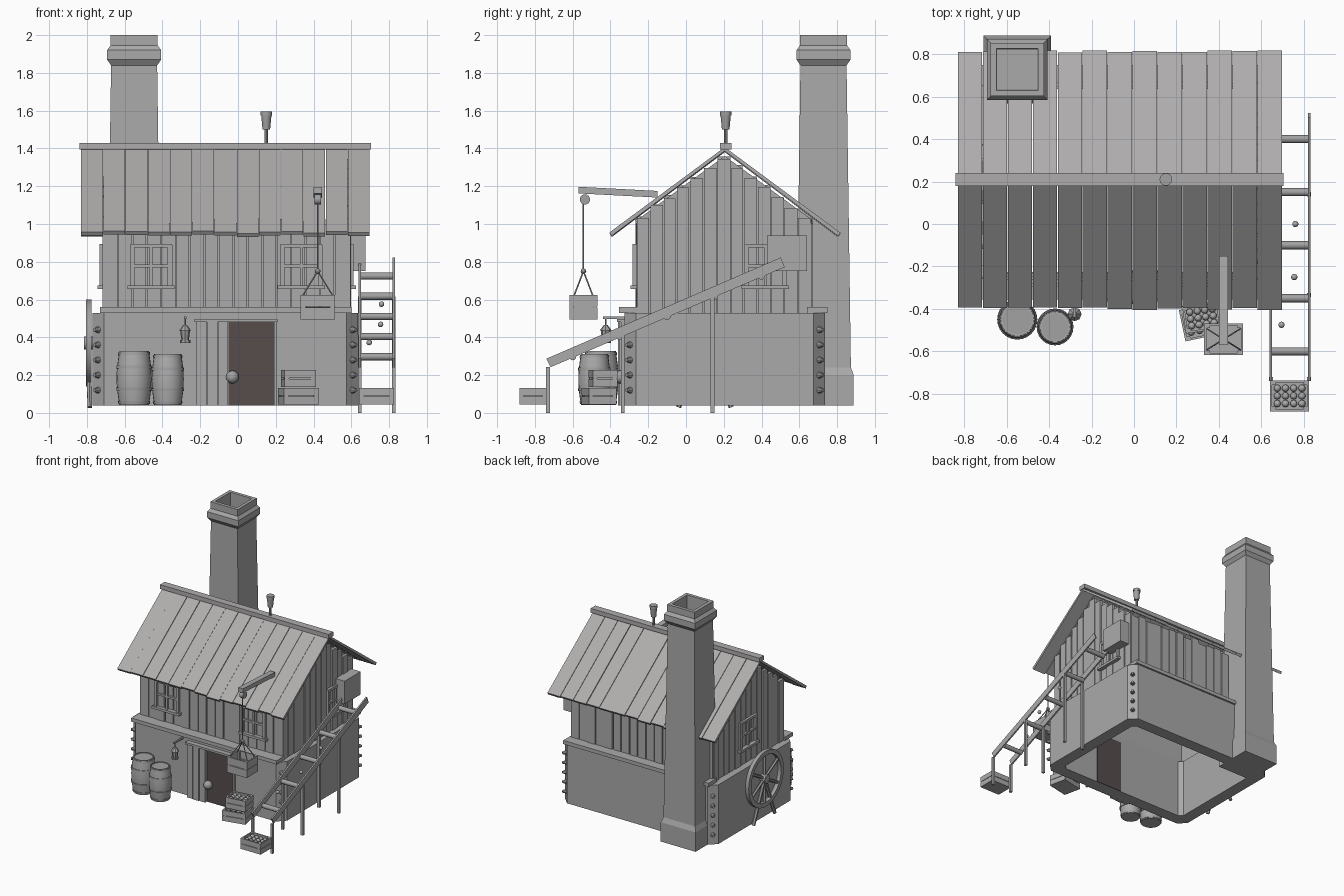
import bpy, bmesh, math, random
from mathutils import Vector, Matrix

if "Cube" in bpy.data.objects:
    bpy.data.objects.remove(bpy.data.objects["Cube"])

random.seed(4)


def material(name, rgb):
    m = bpy.data.materials.new(name)
    m.diffuse_color = (*rgb, 1)
    m.use_nodes = True
    m.node_tree.nodes["Principled BSDF"].inputs["Base Color"].default_value = m.diffuse_color
    return m


STONE = material("stone grey", (0.40, 0.40, 0.40))
WOOD = material("weathered wood grey", (0.41, 0.41, 0.41))
ROOF = material("roof board grey", (0.43, 0.415, 0.415))
METAL = material("metal grey", (0.36, 0.36, 0.36))
DOOR = material("dark door brown", (0.095, 0.073, 0.073))


def box(bm, lo, hi, mtx=Matrix()):
    lo, hi = Vector(lo), Vector(hi)
    m = mtx @ Matrix.Translation((lo + hi) / 2) @ Matrix.Diagonal((*(hi - lo), 1))
    bmesh.ops.create_cube(bm, size=1, matrix=m)


def rod(bm, a, b, r, n=8, r2=None):
    a, b = Vector(a), Vector(b)
    q = (b - a).to_track_quat('Z', 'Y').to_matrix().to_4x4()
    bmesh.ops.create_cone(bm, cap_ends=True, segments=n, radius1=r, radius2=r if r2 is None else r2,
                          depth=(b - a).length, matrix=Matrix.Translation((a + b) / 2) @ q)


def ball(bm, p, r):
    bmesh.ops.create_icosphere(bm, subdivisions=2, radius=r, matrix=Matrix.Translation(p))


def prism(bm, pts, offset):
    f = bm.faces.new([bm.verts.new(p) for p in pts])
    new = bmesh.ops.extrude_face_region(bm, geom=[f])["geom"]
    bmesh.ops.translate(bm, vec=offset, verts=[v for v in new if isinstance(v, bmesh.types.BMVert)])


def loft(bm, rings, cap_start=True, cap_end=True):
    rings = [[bm.verts.new(p) for p in r] for r in rings]
    n = len(rings[0])
    for a, b in zip(rings, rings[1:]):
        for i in range(n):
            bm.faces.new((a[i], a[(i + 1) % n], b[(i + 1) % n], b[i]))
    if cap_start:
        bm.faces.new(rings[0][::-1])
    if cap_end:
        bm.faces.new(rings[-1])


def finish(bm, name, mat, smooth=False):
    bmesh.ops.recalc_face_normals(bm, faces=bm.faces)
    me = bpy.data.meshes.new(name)
    bm.to_mesh(me)
    bm.free()
    ob = bpy.data.objects.new(name, me)
    bpy.context.collection.objects.link(ob)
    me.materials.append(mat)
    if smooth:
        bpy.ops.object.select_all(action='DESELECT')
        ob.select_set(True)
        bpy.context.view_layer.objects.active = ob
        bpy.ops.object.shade_smooth_by_angle(angle=math.radians(40))
    return ob


def octagon(x0, x1, y0, y1, c, z):
    return [(x0 + c, y0, z), (x1 - c, y0, z), (x1, y0 + c, z), (x1, y1 - c, z),
            (x1 - c, y1, z), (x0 + c, y1, z), (x0, y1 - c, z), (x0, y0 + c, z)]


# hollow stone base with cut corners, open underneath
bm = bmesh.new()
X0, X1, Y0, Y1 = -0.77, 0.635, -0.325, 0.735
inner = (X0 + .1, X1 - .1, Y0 + .1, Y1 - .1, .03)
loft(bm, [octagon(*inner, .5), octagon(*inner, .04), octagon(X0, X1, Y0, Y1, .06, .04),
          octagon(X0, X1, Y0, Y1, .06, .53), octagon(*inner, .53), octagon(*inner, .5)], False, False)
finish(bm, "stone_base", STONE)

# corner bolts
bm = bmesh.new()
for x, sx in ((X0 + .03, -1), (X1 - .03, 1)):
    for y, sy in ((Y0 + .03, -1), (Y1 - .03, 1)):
        for z in (.12, .2, .28, .36, .44):
            rod(bm, (x, y, z), (x + sx * .02, y + sy * .02, z), .018, 8, .01)
finish(bm, "corner_bolts", METAL, True)

# beams on top of the base
bm = bmesh.new()
box(bm, (-.73, -.355, .53), (.6, -.25, .56))
box(bm, (-.73, .64, .53), (.6, .75, .56))
finish(bm, "ledge_beams", WOOD)


def roof_z(y):
    return 1.395 - .74 * abs(y - .205)


# thin backing sheets and upright planks of the upper storey
bm = bmesh.new()
WX0, WX1, WY0, WY1 = -.71, .59, -.26, .665
gable = [(WY0, .5), (WY1, .5), (WY1, roof_z(WY1) - .03), (.205, 1.36), (WY0, roof_z(WY0) - .03)]
for x in (WX0 + .015, WX1 - .03):
    prism(bm, [(x, y, z) for y, z in gable], (.015, 0, 0))
for y in (WY0 + .015, WY1 - .03):
    box(bm, (WX0 + .02, y, .5), (WX1 - .02, y + .015, .98))
n = 17
w = (WX1 - WX0) / n
for y, s in ((WY0, 1), (WY1, -1)):
    for i in range(n):
        x, d = WX0 + i * w, random.uniform(0, .008) * s
        a, b = sorted((y - d, y + .016 * s))
        box(bm, (x, a, .53), (x + w - random.uniform(.003, .01), b, random.uniform(1.0, 1.03)))
n = 13
w = (WY1 - WY0) / n
for x, s in ((WX0, 1), (WX1, -1)):
    for i in range(n):
        y, d = WY0 + i * w, random.uniform(0, .008) * s
        a, b = sorted((x - d, x + .016 * s))
        top = min(roof_z(y), roof_z(y + w)) - random.uniform(.0, .025)
        box(bm, (a, y, .53), (b, y + w - random.uniform(.003, .01), top))
finish(bm, "plank_walls", WOOD)

# roof boards with ragged eaves
bm = bmesh.new()
n = 13
w = 1.53 / n
for s, length in ((-1, .61), (1, .615)):
    for i in range(n):
        x = -.83 + i * w
        l, lift = length - random.uniform(0, .012), random.uniform(0, .008)
        ys = .205 + s * l
        pts = [(x, .205, 1.40 + lift), (x, ys, roof_z(ys) + lift + .005),
               (x, ys - s * .012, roof_z(ys) - .013 + lift), (x, .205, 1.38 + lift)]
        prism(bm, pts, (w - .003, 0, 0))
finish(bm, "roof_boards", ROOF)
bm = bmesh.new()
box(bm, (-.84, .18, 1.395), (.705, .24, 1.43))
finish(bm, "ridge_beam", ROOF)

# chimney with plinth, taper, cap and open flue
bm = bmesh.new()
prof = [(.04, .16), (.20, .16), (.24, .145), (1.84, .122), (1.87, .143), (1.92, .143),
        (1.945, .125), (2.0, .125), (2.0, .098), (1.5, .095)]
loft(bm, [[(-.55 + a * h, .728 + b * h, z) for a, b in ((-1, -1), (1, -1), (1, 1), (-1, 1))]
          for z, h in prof])
finish(bm, "chimney", STONE)

# small stove pipe on the ridge
bm = bmesh.new()
rod(bm, (.15, .21, 1.42), (.15, .21, 1.51), .01)
rod(bm, (.15, .21, 1.5), (.15, .21, 1.575), .02, 12, .027)
rod(bm, (.15, .21, 1.575), (.15, .21, 1.595), .03, 12)
finish(bm, "stove_pipe", METAL, True)


# windows: frame, cross bars and sill, placed by a matrix (local x across, -y outward)
def window(bm, mtx):
    for s in (-1, 1):
        box(bm, (s * .1 - .012, -.022, .67), (s * .1 + .012, 0, .89), mtx)
    box(bm, (-.11, -.022, .875), (.11, 0, .895), mtx)
    box(bm, (-.125, -.035, .655), (.125, 0, .675), mtx)
    box(bm, (-.008, -.018, .67), (.008, 0, .88), mtx)
    box(bm, (-.1, -.018, .77), (.1, 0, .786), mtx)


bm = bmesh.new()
for x, y, a in ((-.46, WY0, 0), (.335, WY0, 0), (WX1, .42, 90), (WX0, .22, -90)):
    window(bm, Matrix.Translation((x, y, 0)) @ Matrix.Rotation(math.radians(a), 4, 'Z'))
finish(bm, "windows", WOOD)

# door, open plank leaf, lintel and knob
bm = bmesh.new()
box(bm, (-.05, -.332, .04), (.19, -.22, .48))
finish(bm, "door", DOOR)
bm = bmesh.new()
for i in range(3):
    box(bm, (-.22 + i * .057, -.355 - .004 * (i % 2), .04), (-.166 + i * .057, -.325, .48))
box(bm, (-.23, -.365, .48), (.21, -.32, .497))
box(bm, (.19, -.345, .04), (.205, -.32, .48))
finish(bm, "door_frame", WOOD)
bm = bmesh.new()
ball(bm, (-.03, -.35, .19), .035)
finish(bm, "door_knob", METAL, True)

# hopper box on the right wall
bm = bmesh.new()
box(bm, (.58, .43, .75), (.675, .64, .94))
finish(bm, "hopper_box", WOOD)

# conveyor rails, rollers and legs
belt = lambda y: .265 + (y + .727) * .427
RX = (.645, .825)
bm = bmesh.new()
for x in RX:
    prism(bm, [(x - .006, -.739, .287), (x - .006, -.717, .242), (x - .006, .523, .772),
               (x - .006, .502, .823)], (.012, 0, 0))
    for y in (-.73, -.335, .14):
        box(bm, (x - .01, y - .01, 0), (x + .01, y + .01, belt(y) - .02))
finish(bm, "conveyor_rails", WOOD)
bm = bmesh.new()
for y in (-.6, -.35, -.1, .15, .4):
    rod(bm, (RX[0], y, belt(y) - .022), (RX[1], y, belt(y) - .022), .019, 12)
finish(bm, "conveyor_rollers", METAL, True)
bm = bmesh.new()
for x, y in ((.76, 0), (.755, -.25), (.695, -.475)):
    ball(bm, (x, y, belt(y)), .015)
finish(bm, "ore_lumps", STONE, True)


# slatted crates, some filled with round lumps
def crate(name, cx, cy, z, w, d, h, angle=0, full=True):
    m = Matrix.Translation((cx, cy, z)) @ Matrix.Rotation(math.radians(angle), 4, 'Z')
    bm, w, d, t = bmesh.new(), w / 2, d / 2, .01
    box(bm, (-w, -d, 0), (w, d, .01), m)
    for k in (0, 1):
        a, b = k * h * .52, k * h * .52 + h * .48
        for s in (-1, 1):
            box(bm, (-w, s * (d - t / 2) - t / 2, a), (w, s * (d - t / 2) + t / 2, b), m)
            box(bm, (s * (w - t / 2) - t / 2, -d, a), (s * (w - t / 2) + t / 2, d, b), m)
    for sx in (-1, 1):
        for sy in (-1, 1):
            box(bm, (sx * (w - .014) - .012, sy * (d - .012) - .01, 0),
                (sx * (w - .014) + .012, sy * (d - .012) + .01, h), m)
    finish(bm, name, WOOD)
    if full:
        bm = bmesh.new()
        box(bm, (-w + t, -d + t, .01), (w - t, d - t, h * .7), m)
        for i in range(4):
            for j in range(3):
                ball(bm, m @ Vector(((i - 1.5) * w * .42, (j - 1) * d * .5, h * .8)), .017)
        finish(bm, name + "_load", STONE, True)


crate("conveyor_crate", .733, -.81, .045, .185, .145, .088)
crate("lower_crate", .32, -.46, .045, .19, .15, .088, 12)
crate("upper_crate", .32, -.44, .138, .17, .13, .088, 8)
crate("hanging_crate", .422, -.543, .495, .182, .15, .13, 0, False)

# crane beam, pulley and ropes
bm = bmesh.new()
prism(bm, [(.4, -.57, 1.162), (.4, -.57, 1.197), (.4, -.15, 1.175), (.4, -.15, 1.14)], (.044, 0, 0))
finish(bm, "crane_beam", WOOD)
bm = bmesh.new()
rod(bm, (.405, -.535, 1.13), (.439, -.535, 1.13), .027, 16)
finish(bm, "crane_pulley", METAL, True)
bm = bmesh.new()
rod(bm, (.422, -.543, .75), (.422, -.543, 1.13), .004, 6)
for sx in (-1, 1):
    for sy in (-1, 1):
        rod(bm, (.422, -.543, .75), (.422 + sx * .08, -.543 + sy * .05, .62), .004, 6)
ball(bm, (.422, -.543, .75), .015)
finish(bm, "crane_ropes", METAL)

# barrels with hoops
for name, x, y, r, h in (("tall_barrel", -.55, -.45, .093, .285), ("short_barrel", -.372, -.485, .085, .27)):
    rad = lambda t: r * (.84 + .16 * math.sin(math.pi * t))
    ring = lambda t, rr: [(x + rr * math.cos(a * math.pi / 12), y + rr * math.sin(a * math.pi / 12),
                           .042 + t * h) for a in range(24)]
    bm = bmesh.new()
    loft(bm, [ring(t / 8, rad(t / 8)) for t in range(9)] + [ring(1, r * .75), ring(.96, r * .75)])
    finish(bm, name, WOOD, True)
    bm = bmesh.new()
    for t in (.02, .27, .68, .93):
        loft(bm, [ring(t, rad(t) + .004), ring(t + .05, rad(t + .05) + .004)])
    finish(bm, name + "_hoops", METAL, True)

# lantern on its bracket
bm = bmesh.new()
box(bm, (-.287, -.44, .498), (-.273, -.32, .51))
for z0, z1, a, b in ((.37, .385, .028, .028), (.385, .435, .02, .026), (.435, .465, .033, .01), (.465, .5, .004, .004)):
    rod(bm, (-.28, -.425, z0), (-.28, -.425, z1), a, 8, b)
finish(bm, "lantern", METAL)

# spoked wheel on the left wall with two struts
bm = bmesh.new()
C = Vector((-.79, .1, .37))
circle = lambda r, x: [(x, C.y + r * math.cos(a * math.pi / 16), C.z + r * math.sin(a * math.pi / 16)) for a in range(32)]
loft(bm, [circle(.195, -.805), circle(.23, -.805), circle(.23, -.775), circle(.195, -.775), circle(.195, -.805)], False, False)
rod(bm, (-.815, C.y, C.z), (-.75, C.y, C.z), .035, 12)
for i in range(6):
    a = math.radians(60 * i + 30)
    rod(bm, C, C + Vector((0, math.cos(a), math.sin(a))) * .2, .012, 6)
for y in (-.04, .24):
    rod(bm, C, (-.785, y, .03), .014, 6)
finish(bm, "side_wheel", METAL, True)
